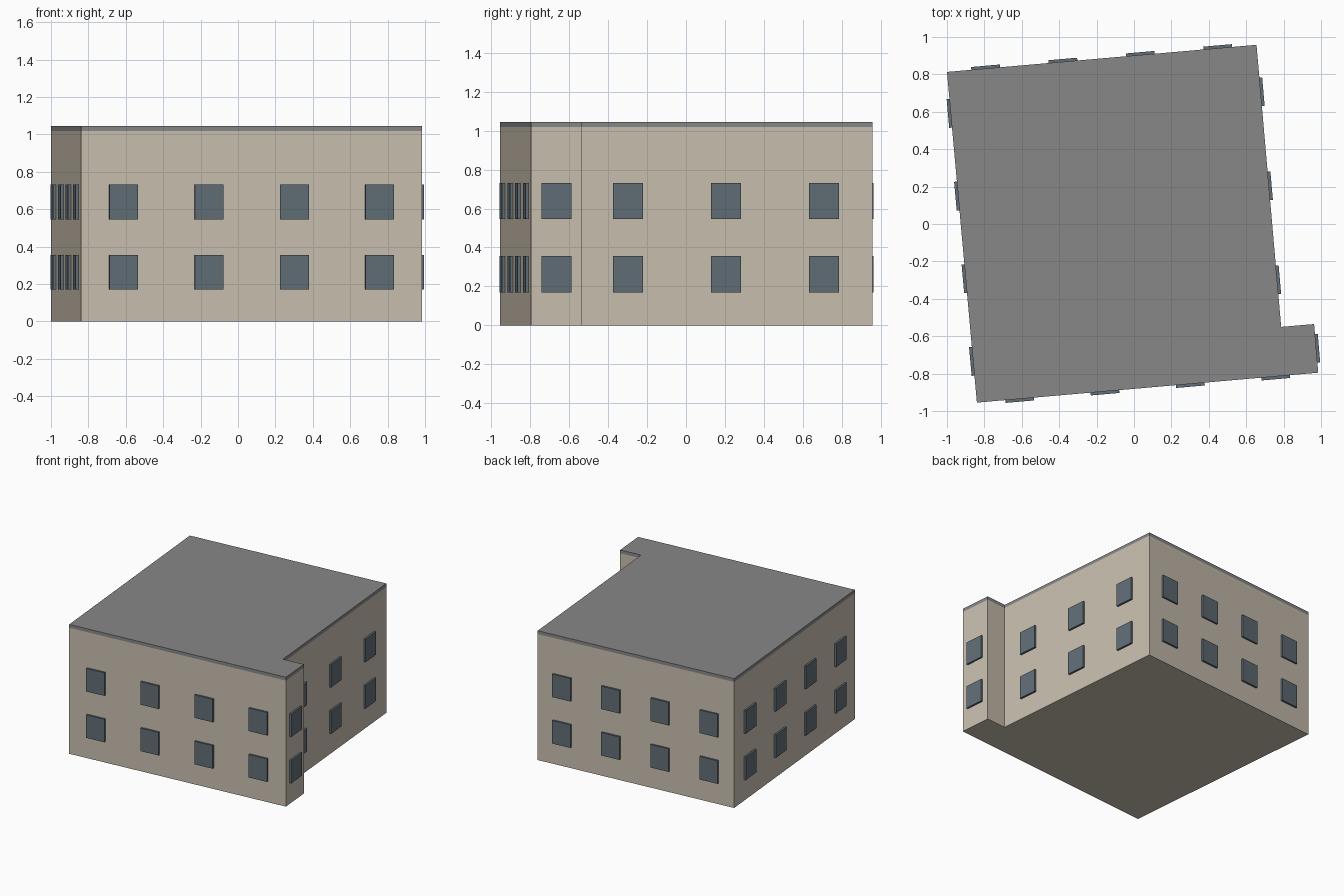
import bpy
import bmesh
from mathutils import Vector, Matrix

cube = bpy.data.objects.get("Cube")
if cube:
    bpy.data.objects.remove(cube, do_unlink=True)


def make_material(name, rgb):
    mat = bpy.data.materials.new(name)
    mat.use_nodes = True
    color = (*rgb, 1.0)
    mat.diffuse_color = color
    mat.node_tree.nodes["Principled BSDF"].inputs["Base Color"].default_value = color
    return mat


def make_object(name, bm, mat):
    bmesh.ops.recalc_face_normals(bm, faces=bm.faces)
    mesh = bpy.data.meshes.new(name)
    bm.to_mesh(mesh)
    bm.free()
    mesh.materials.append(mat)
    obj = bpy.data.objects.new(name, mesh)
    bpy.context.collection.objects.link(obj)
    return obj


def prism(name, outline, bottom, top, mat):
    bm = bmesh.new()
    base = bm.faces.new([bm.verts.new((x, y, bottom)) for x, y in outline])
    result = bmesh.ops.extrude_face_region(bm, geom=[base], use_keep_orig=True)
    raised = [v for v in result["geom"] if isinstance(v, bmesh.types.BMVert)]
    bmesh.ops.translate(bm, verts=raised, vec=(0, 0, top - bottom))
    return make_object(name, bm, mat)


wall_mat = make_material("warm beige wall", (0.59, 0.525, 0.435))
roof_mat = make_material("grey roof", (0.245, 0.245, 0.25))
glass_mat = make_material("slate blue window", (0.12, 0.155, 0.185))

# Footprint, counter-clockwise from the front left-hand corner
footprint = [(-0.84, -0.955), (0.985, -0.795), (0.963, -0.535),
             (0.787, -0.55), (0.655, 0.958), (-1.0, 0.813)]
wall_top = 1.018
prism("walls", footprint, 0, wall_top, wall_mat)
prism("roof_slab", footprint, wall_top, 1.045, roof_mat)

# Windows: evenly spaced along each wall, on two floors
windows_per_wall = {"front": 4, "wing_end": 1, "wing_back": 0,
                    "left": 3, "back": 4, "right": 4}
WIDTH, HEIGHT, DEPTH = 0.154, 0.186, 0.03
for i, (side, count) in enumerate(windows_per_wall.items()):
    if not count:
        continue
    start = Vector((*footprint[i], 0))
    end = Vector((*footprint[(i + 1) % len(footprint)], 0))
    along = (end - start).normalized()
    turn = Matrix.Rotation(Vector((1, 0)).angle_signed(along.xy) * -1, 4, "Z")
    bm = bmesh.new()
    for z in (0.263, 0.638):
        for k in range(count):
            spot = start.lerp(end, (k + 0.5) / count) + Vector((0, 0, z))
            size = Matrix.Diagonal((WIDTH, DEPTH, HEIGHT, 1))
            bmesh.ops.create_cube(bm, size=1,
                                  matrix=Matrix.Translation(spot) @ turn @ size)
    make_object(side + "_windows", bm, glass_mat)
